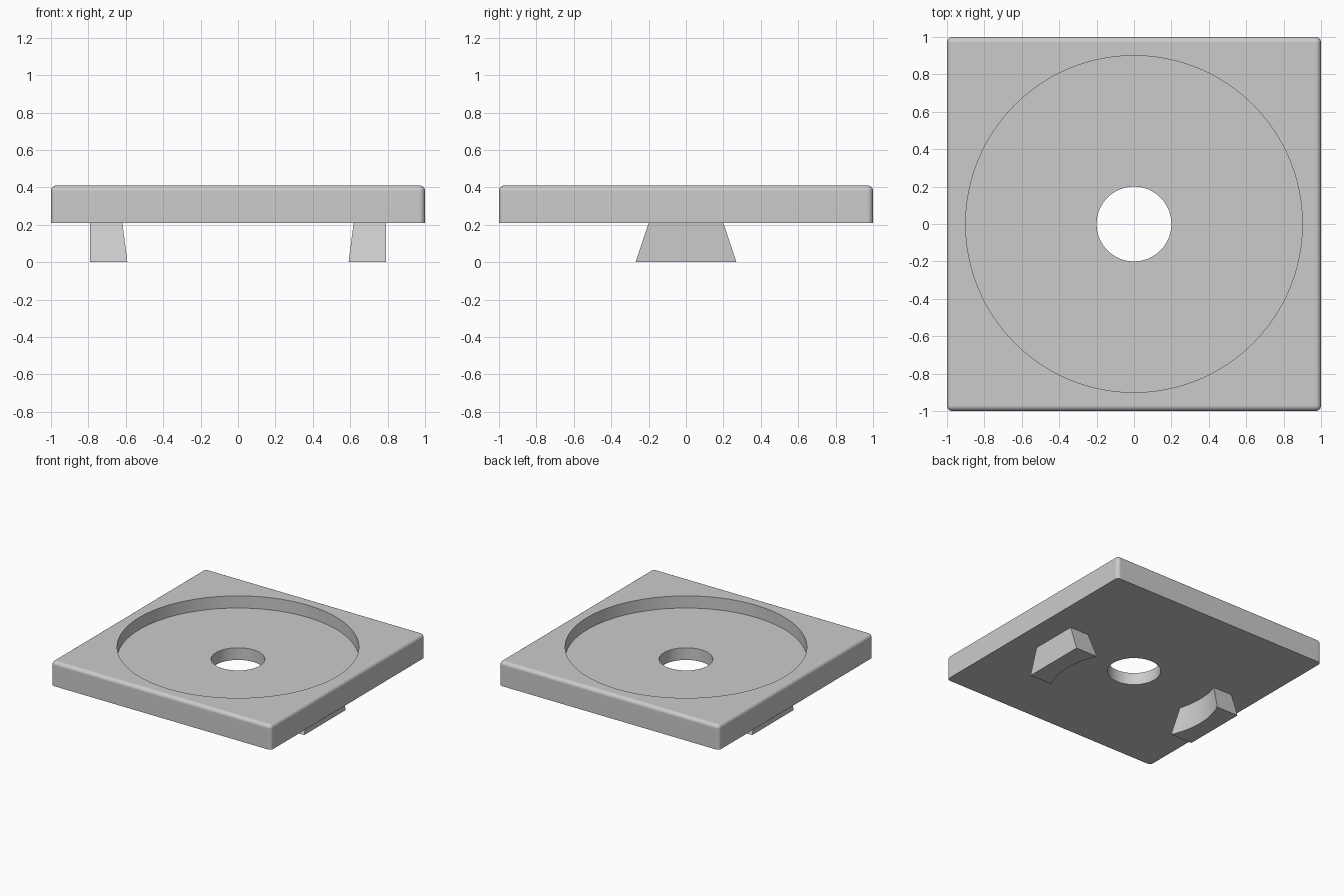
import bpy, bmesh, math

if "Cube" in bpy.data.objects:
    bpy.data.objects.remove(bpy.data.objects["Cube"], do_unlink=True)

PLATE_BOTTOM, PLATE_TOP = 0.21, 0.41
RECESS_FLOOR = 0.31

grey = bpy.data.materials.new("plain grey")
grey.use_nodes = True
colour = (0.6, 0.6, 0.6, 1)
grey.diffuse_color = colour
grey.node_tree.nodes["Principled BSDF"].inputs["Base Color"].default_value = colour


def make_object(name, bm):
    bmesh.ops.recalc_face_normals(bm, faces=bm.faces)
    mesh = bpy.data.meshes.new(name)
    bm.to_mesh(mesh)
    bm.free()
    mesh.materials.append(grey)
    obj = bpy.data.objects.new(name, mesh)
    bpy.context.collection.objects.link(obj)
    return obj


def prism(name, bottom, top, z0, z1):
    """Solid between two matching outlines."""
    bm = bmesh.new()
    low = [bm.verts.new((x, y, z0)) for x, y in bottom]
    high = [bm.verts.new((x, y, z1)) for x, y in top]
    bm.faces.new(low)
    bm.faces.new(high)
    n = len(low)
    for i in range(n):
        j = (i + 1) % n
        bm.faces.new((low[i], low[j], high[j], high[i]))
    return make_object(name, bm)


def cylinder_cutter(name, radius, z0, z1, sides):
    ring = [(radius * math.cos(math.tau * i / sides),
             radius * math.sin(math.tau * i / sides)) for i in range(sides)]
    cutter = prism(name, ring, ring, z0, z1)
    cutter.hide_render = True
    return cutter


def select(obj):
    bpy.ops.object.select_all(action='DESELECT')
    obj.select_set(True)
    bpy.context.view_layer.objects.active = obj


def cut(obj, cutter):
    mod = obj.modifiers.new("cut", 'BOOLEAN')
    mod.operation, mod.solver, mod.object = 'DIFFERENCE', 'EXACT', cutter
    select(obj)
    bpy.ops.object.modifier_apply(modifier=mod.name)
    bpy.data.objects.remove(cutter, do_unlink=True)


def smooth(obj):
    select(obj)
    bpy.ops.object.shade_smooth_by_angle(angle=math.radians(30))
    mod = obj.modifiers.new("flat face normals", 'WEIGHTED_NORMAL')
    mod.keep_sharp = True


# Square plate: rounded corners and top edge, sharp bottom edge
square = [(-1, -1), (1, -1), (1, 1), (-1, 1)]
plate = prism("plate", square, square, PLATE_BOTTOM, PLATE_TOP)
bm = bmesh.new()
bm.from_mesh(plate.data)
rounded = [e for e in bm.edges if any(v.co.z > RECESS_FLOOR for v in e.verts)]
bmesh.ops.bevel(bm, geom=rounded, offset=0.03, segments=6, profile=0.5,
                affect='EDGES', clamp_overlap=True)
bm.to_mesh(plate.data)
bm.free()

# Round recess and central through hole
cut(plate, cylinder_cutter("recess_cutter", 0.9, RECESS_FLOOR, 0.6, 128))
cut(plate, cylinder_cutter("hole_cutter", 0.2, 0.1, 0.6, 64))
smooth(plate)


# Feet: flat outside, concave inside, flaring wider toward the ground
def foot_outline(side, half_width, outer=0.79, inner=0.65, steps=16):
    ys = [half_width * (2 * i / steps - 1) for i in range(steps + 1)]
    arc = [(side * math.sqrt(inner ** 2 - y ** 2), y) for y in ys]
    return arc + [(side * outer, half_width), (side * outer, -half_width)]


for name, side in (("left_foot", 1), ("right_foot", -1)):
    foot = prism(name, foot_outline(side, 0.27), foot_outline(side, 0.2),
                 0, PLATE_BOTTOM)
    smooth(foot)
